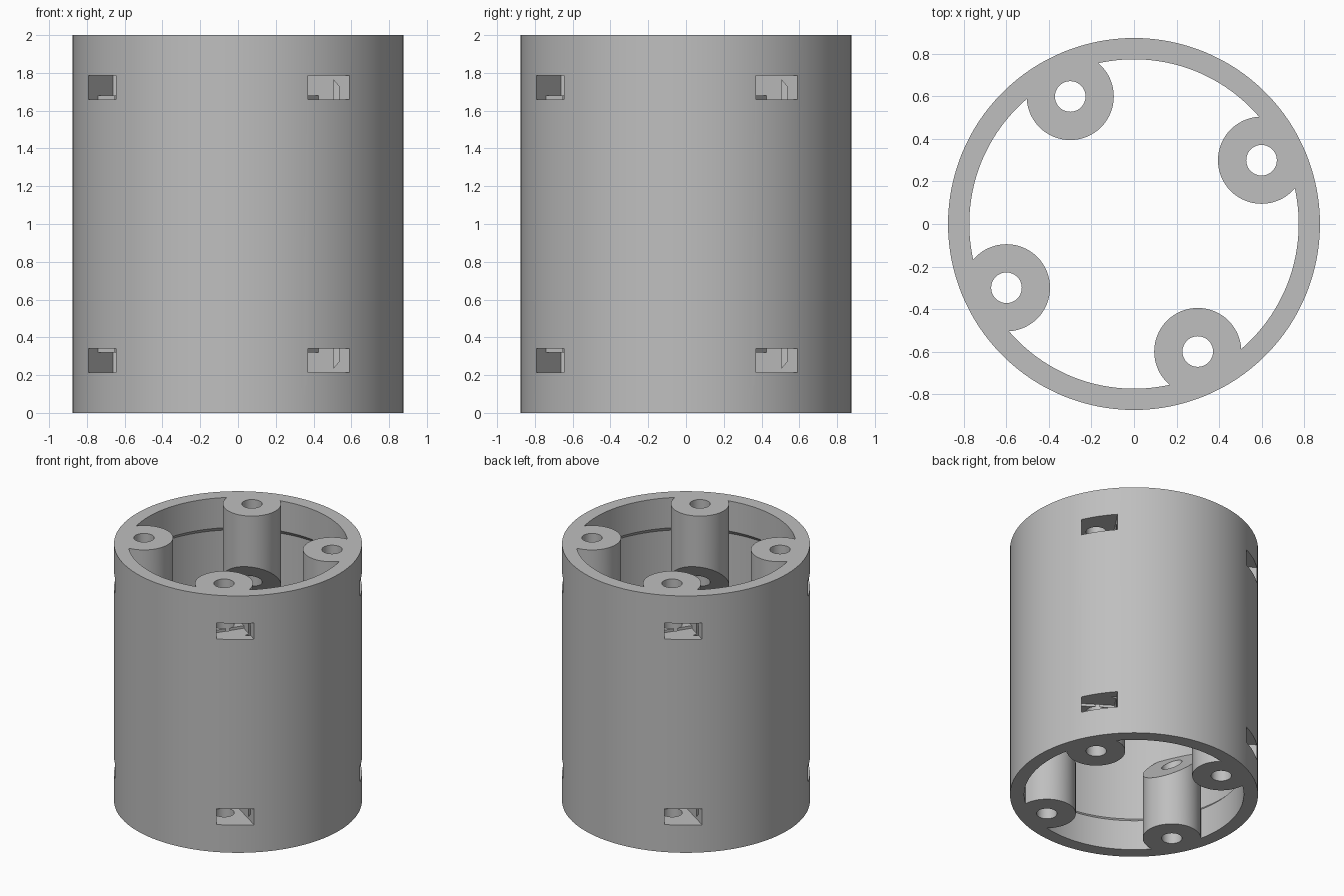
import bpy, bmesh, math
from mathutils import Vector

cube = bpy.data.objects.get("Cube")
if cube:
    bpy.data.objects.remove(cube, do_unlink=True)

OUTER, LIP, BORE, TALL = 0.875, 0.775, 0.81, 2.0
BOSS_R, HOLE_R, BOSS_AT = 0.205, 0.072, math.hypot(0.6, 0.3)
NUT = 0.122                      # half width of the nut slot
BOSS_ANGLES = [math.atan2(0.3, 0.6) + i * math.pi / 2 for i in range(4)]


def circle(r, n, centre=(0, 0)):
    return [(centre[0] + r * math.cos(math.tau * i / n),
             centre[1] + r * math.sin(math.tau * i / n)) for i in range(n)]


def loft(bm, rings):
    """Join stacked rings of points into a closed solid."""
    loops = [[bm.verts.new(p) for p in ring] for ring in rings]
    n = len(loops[0])
    for a, b in zip(loops, loops[1:]):
        for i in range(n):
            j = (i + 1) % n
            bm.faces.new((a[i], a[j], b[j], b[i]))
    bm.faces.new(loops[0][::-1])
    bm.faces.new(loops[-1])


def prism(bm, outline, z0, z1):
    loft(bm, [[(x, y, z) for x, y in outline] for z in (z0, z1)])


def make(name, bm):
    bmesh.ops.recalc_face_normals(bm, faces=bm.faces[:])
    mesh = bpy.data.meshes.new(name)
    bm.to_mesh(mesh)
    bm.free()
    ob = bpy.data.objects.new(name, mesh)
    bpy.context.collection.objects.link(ob)
    return ob


def cut(target, cutter):
    mod = target.modifiers.new("cut", 'BOOLEAN')
    mod.operation, mod.solver, mod.object = 'DIFFERENCE', 'EXACT', cutter
    bpy.context.view_layer.objects.active = target
    bpy.ops.object.modifier_apply(modifier=mod.name)
    bpy.data.objects.remove(cutter, do_unlink=True)


# Outer tube
bm = bmesh.new()
prism(bm, circle(OUTER, 128), 0, TALL)
tube = make("tube_housing", bm)

# Cavity with a thicker, chamfered lip at each end
bm = bmesh.new()
profile = [(LIP, -0.1), (LIP, 0.235), (BORE, 0.27),
           (BORE, 1.73), (LIP, 1.765), (LIP, 2.1)]
loft(bm, [[(x, y, z) for x, y in circle(r, 128)] for r, z in profile])
cavity = make("cavity", bm)

# Screw bosses with 45 degree inner ends, kept out of the cavity
bm = bmesh.new()
for a in BOSS_ANGLES:
    out = Vector((math.cos(a), math.sin(a)))
    pts = circle(BOSS_R, 64, out * BOSS_AT)
    slope = [0.6 + Vector(p).dot(out) - BOSS_AT for p in pts]
    for flip in (False, True):
        end = TALL + 0.2 if flip else -0.2
        loft(bm, [[(x, y, end) for x, y in pts],
                  [(x, y, TALL - z if flip else z) for (x, y), z in zip(pts, slope)]])
cut(cavity, make("bosses", bm))
cut(tube, cavity)

# Nut slots, turned 30 degrees from radial, with a raised step at the pocket
side = NUT / math.sqrt(3)
entry = [(side, -NUT), (0.5, -NUT), (0.5, NUT), (side, NUT)]
pocket = [(-2 * side, 0), (-side, -NUT), (0.1, -NUT), (0.1, NUT), (-side, NUT)]
for name, outline, floor in (("entry", entry, 0.34), ("pocket", pocket, 0.32)):
    bm = bmesh.new()
    for a in BOSS_ANGLES:
        c = Vector((math.cos(a), math.sin(a))) * BOSS_AT
        t = a + math.pi / 6
        d, p = Vector((math.cos(t), math.sin(t))), Vector((-math.sin(t), math.cos(t)))
        shape = [tuple(c + d * s + p * u) for s, u in outline]
        prism(bm, shape, 0.215, floor)
        prism(bm, shape, TALL - floor, TALL - 0.215)
    cut(tube, make(name, bm))

# Screw holes
bm = bmesh.new()
for a in BOSS_ANGLES:
    prism(bm, circle(HOLE_R, 48, (BOSS_AT * math.cos(a), BOSS_AT * math.sin(a))),
          -0.3, TALL + 0.3)
cut(tube, make("holes", bm))

# Grey plastic
grey = bpy.data.materials.new("grey_plastic")
grey.use_nodes = True
colour = (0.52, 0.52, 0.52, 1)
grey.diffuse_color = colour
grey.node_tree.nodes["Principled BSDF"].inputs["Base Color"].default_value = colour
tube.data.materials.clear()
tube.data.materials.append(grey)

bpy.ops.object.select_all(action='DESELECT')
tube.select_set(True)
bpy.context.view_layer.objects.active = tube
bpy.ops.object.shade_smooth_by_angle(angle=math.radians(30))
